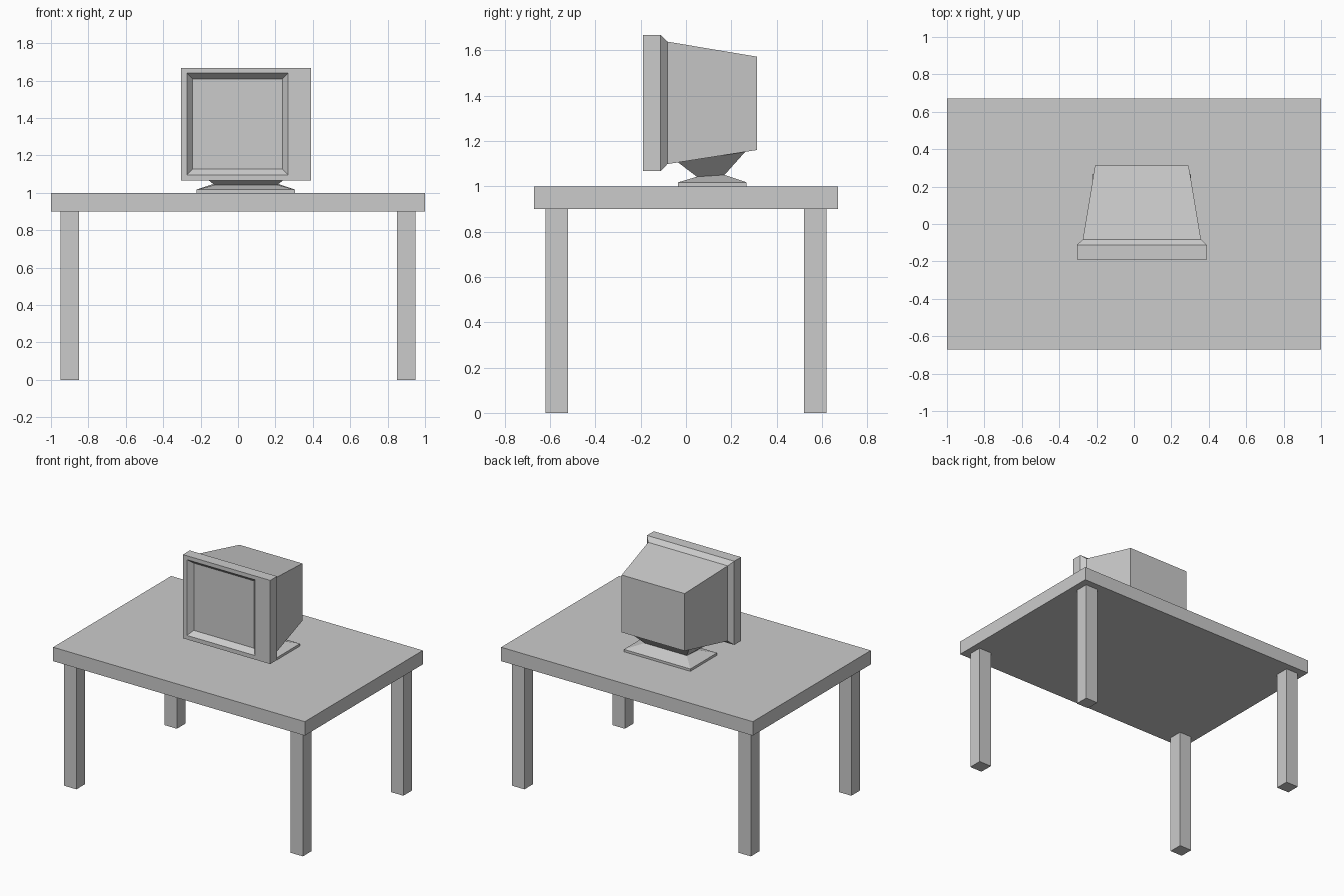
import bpy

if "Cube" in bpy.data.objects:
    bpy.data.objects.remove(bpy.data.objects["Cube"])

CX = 0.042  # the monitor sits slightly right of the table centre


def make_object(name, verts, faces):
    mesh = bpy.data.meshes.new(name)
    mesh.from_pydata(verts, [], faces)
    mesh.update()
    obj = bpy.data.objects.new(name, mesh)
    bpy.context.collection.objects.link(obj)
    return obj


def box(name, centre, size):
    bpy.ops.mesh.primitive_cube_add(size=1, location=centre)
    obj = bpy.context.object
    obj.name = name
    obj.scale = size
    return obj


def loft(name, rings):
    """Skin a list of four-cornered rings and cap both ends."""
    verts = [p for ring in rings for p in ring]
    faces = [(3, 2, 1, 0)]
    for r in range(len(rings) - 1):
        a = r * 4
        for i in range(4):
            j = (i + 1) % 4
            faces.append((a + i, a + j, a + 4 + j, a + 4 + i))
    n = len(verts)
    faces.append((n - 4, n - 3, n - 2, n - 1))
    return make_object(name, verts, faces)


def upright_ring(y, x0, x1, z0, z1):
    return [(x0, y, z0), (x0, y, z1), (x1, y, z1), (x1, y, z0)]


def level_ring(half_x, y0, y1, z_front, z_back):
    return [(CX - half_x, y0, z_front), (CX + half_x, y0, z_front),
            (CX + half_x, y1, z_back), (CX - half_x, y1, z_back)]


# Table
box("table_top", (0, 0, 0.95), (2, 1.34, 0.1))
for side, sx in (("left", -1), ("right", 1)):
    for end, sy in (("front", -1), ("back", 1)):
        box(f"{end}_{side}_leg", (sx * 0.9, sy * 0.57, 0.45), (0.1, 0.1, 0.9))

# Monitor housing: recessed screen, front frame, chamfer, tapering body
loft("monitor_housing", [
    upright_ring(-0.155, -0.243, 0.237, 1.127, 1.61),
    upright_ring(-0.19, -0.273, 0.267, 1.096, 1.64),
    upright_ring(-0.19, -0.305, 0.389, 1.067, 1.668),
    upright_ring(-0.112, -0.305, 0.389, 1.067, 1.668),
    upright_ring(-0.082, -0.274, 0.358, 1.098, 1.638),
    upright_ring(0.313, -0.208, 0.292, 1.16, 1.572),
])

# Monitor stand: thin foot, sloped shoulder, flared neck under the housing
loft("monitor_stand", [
    level_ring(0.264, -0.036, 0.268, 1.0, 1.0),
    level_ring(0.264, -0.036, 0.268, 1.017, 1.017),
    level_ring(0.167, 0.048, 0.17, 1.042, 1.05),
    level_ring(0.25, -0.036, 0.262, 1.106, 1.153),
])
